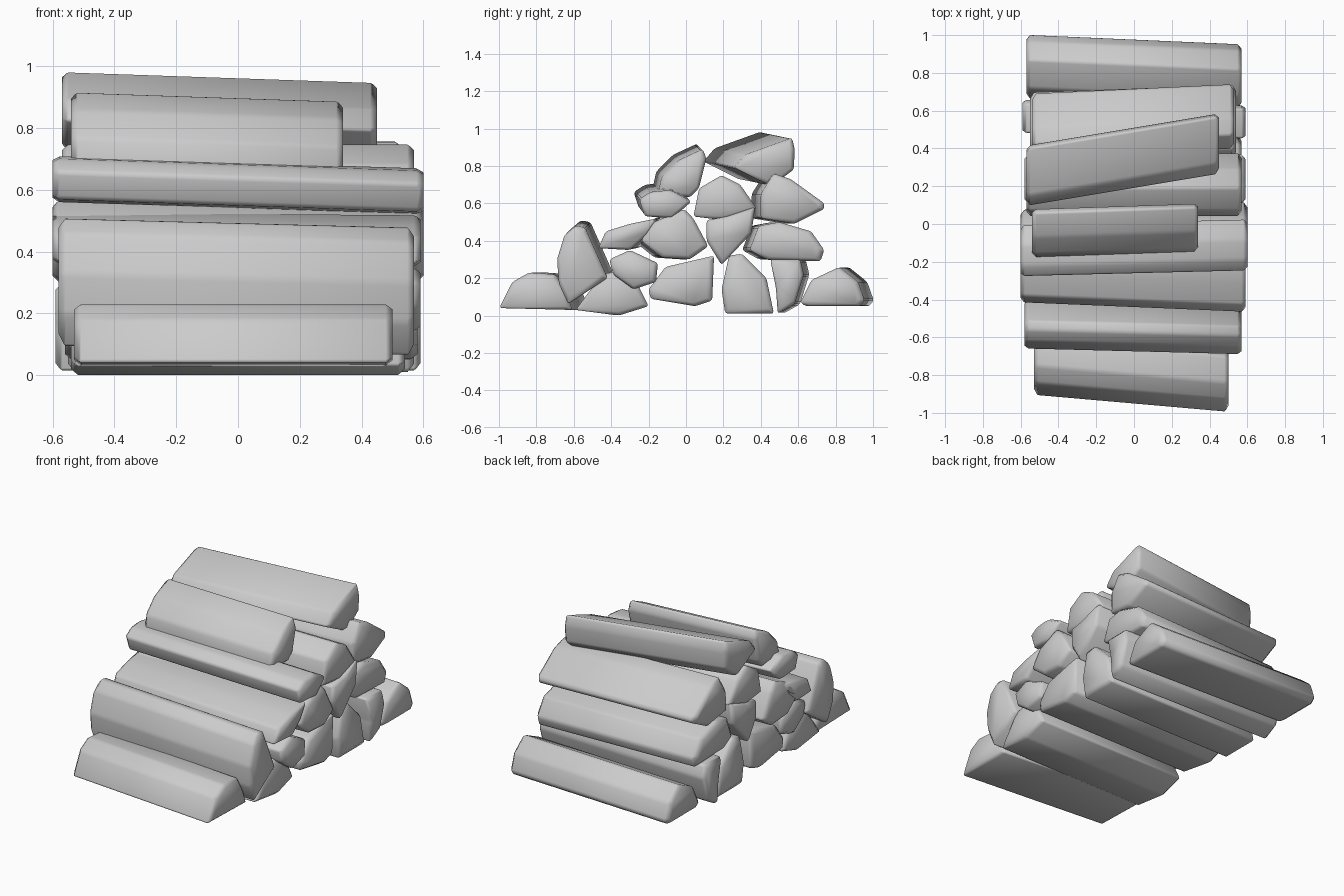
import bpy
import bmesh
import math
from mathutils import Vector

default_cube = bpy.data.objects.get("Cube")
if default_cube:
    bpy.data.objects.remove(default_cube, do_unlink=True)

# Single flat colour
grey = bpy.data.materials.new("plain grey")
grey.use_nodes = True
colour = (0.6, 0.6, 0.6, 1)
grey.diffuse_color = colour
grey.node_tree.nodes["Principled BSDF"].inputs["Base Color"].default_value = colour


def split_log(name, ends, profile, drift=(0, 0)):
    """Loft a (y, z) profile along x; drift moves the profile at the -x end."""
    left, right = ends
    length = right - left
    points = [Vector((0, y, z)) for y, z in profile]
    centre = sum(points, Vector()) / len(points)
    inset = 0.022 / length
    # Stations along the log: (fraction of length, profile scale)
    stations = [(0, 0.82), (inset, 1), (1 - inset, 1), (1, 0.82)]
    bm = bmesh.new()
    rings = []
    for fraction, scale in stations:
        shift = Vector((left + length * fraction,
                        drift[0] * (1 - fraction),
                        drift[1] * (1 - fraction)))
        rings.append([bm.verts.new(centre + (p - centre) * scale + shift)
                      for p in points])
    count = len(points)
    for near, far in zip(rings, rings[1:]):
        for i in range(count):
            j = (i + 1) % count
            bm.faces.new((near[i], near[j], far[j], far[i]))
    bm.faces.new(rings[0])
    bm.faces.new(list(reversed(rings[-1])))

    # Round the lengthwise corners slightly
    corners = [e for e in bm.edges
               if abs((e.verts[0].co - e.verts[1].co).normalized().x) > 0.8]
    bmesh.ops.bevel(bm, geom=corners, offset=0.014, segments=2,
                    profile=0.5, affect='EDGES', clamp_overlap=True)
    bmesh.ops.recalc_face_normals(bm, faces=bm.faces)

    mesh = bpy.data.meshes.new(name)
    bm.to_mesh(mesh)
    bm.free()
    mesh.materials.append(grey)
    log = bpy.data.objects.new(name, mesh)
    bpy.context.collection.objects.link(log)
    bpy.ops.object.select_all(action='DESELECT')
    log.select_set(True)
    bpy.context.view_layer.objects.active = log
    bpy.ops.object.shade_smooth_by_angle(angle=math.radians(75))


# Ground layer, front to back
split_log("ground_log_front", ends=(-.53, .5), drift=(.09, 0), profile=[
    (-1, .04), (-.93, .18), (-.84, .23), (-.7, .22), (-.64, .12), (-.61, .03)])
split_log("ground_log_leaned_on", ends=(-.54, .54), profile=[
    (-.59, .03), (-.45, .22), (-.36, .24), (-.26, .17), (-.2, .05), (-.36, 0)])
split_log("ground_log_centre_front", ends=(-.56, .58), profile=[
    (-.2, .14), (-.11, .26), (.15, .32), (.14, .08), (.05, .05), (-.19, .09)])
split_log("ground_log_centre_back", ends=(-.55, .57), profile=[
    (.19, .14), (.23, .32), (.3, .33), (.43, .2), (.47, .01), (.21, .01)])
split_log("ground_log_wedge", ends=(-.59, .59), drift=(.03, 0), profile=[
    (.45, .3), (.61, .3), (.63, .22), (.58, .06), (.49, .01), (.48, .15)])
split_log("ground_log_back", ends=(-.57, .57), drift=(.05, 0), profile=[
    (.61, .07), (.67, .19), (.82, .26), (.92, .18), (.955, .08), (.93, .05),
    (.64, .05)])

# Second layer, front to back
split_log("tall_front_log", ends=(-.58, .57), drift=(.03, .03), profile=[
    (-.69, .3), (-.65, .43), (-.59, .48), (-.54, .47), (-.42, .2),
    (-.63, .06), (-.68, .17)])
split_log("small_filler_log", ends=(-.56, .59), profile=[
    (-.41, .3), (-.3, .35), (-.15, .28), (-.16, .18), (-.28, .14), (-.39, .22)])
split_log("flat_slanted_log", ends=(-.6, .59), drift=(.05, .01), profile=[
    (-.47, .36), (-.43, .45), (-.3, .49), (-.15, .52), (-.2, .44), (-.3, .35)])
split_log("middle_log", ends=(-.6, .6), drift=(-.04, 0), profile=[
    (-.24, .4), (-.17, .5), (-.01, .57), (.04, .52), (.12, .37),
    (.02, .3), (-.13, .31)])
split_log("hanging_wedge_log", ends=(-.58, .59), profile=[
    (.37, .58), (.35, .44), (.19, .27), (.11, .4), (.11, .51), (.22, .53)])
split_log("middle_back_log", ends=(-.55, .54), drift=(-.04, 0), profile=[
    (.34, .35), (.39, .48), (.5, .5), (.67, .45), (.74, .35), (.72, .29),
    (.43, .3)])

# Third layer, front to back
split_log("upper_front_log", ends=(-.6, .6), drift=(-.03, .04), profile=[
    (-.25, .62), (-.19, .66), (-.08, .67), (.03, .61), (-.07, .52),
    (-.22, .53)])
split_log("upper_centre_log", ends=(-.57, .57), profile=[
    (.04, .53), (.07, .68), (.19, .75), (.29, .7), (.38, .57), (.2, .51)])
split_log("upper_back_log", ends=(-.54, .53), drift=(-.05, 0), profile=[
    (.4, .52), (.4, .65), (.47, .76), (.56, .73), (.74, .6), (.74, .57),
    (.58, .49)])

# Top pair
split_log("top_front_log", ends=(-.54, .34), drift=(-.03, .03), profile=[
    (-.15, .65), (-.13, .74), (-.04, .83), (.09, .89), (.11, .84),
    (.07, .68), (.02, .63)])
split_log("top_back_log", ends=(-.57, .45), drift=(-.17, .035), profile=[
    (.26, .79), (.32, .86), (.57, .95), (.585, .89), (.58, .78), (.46, .69)])
